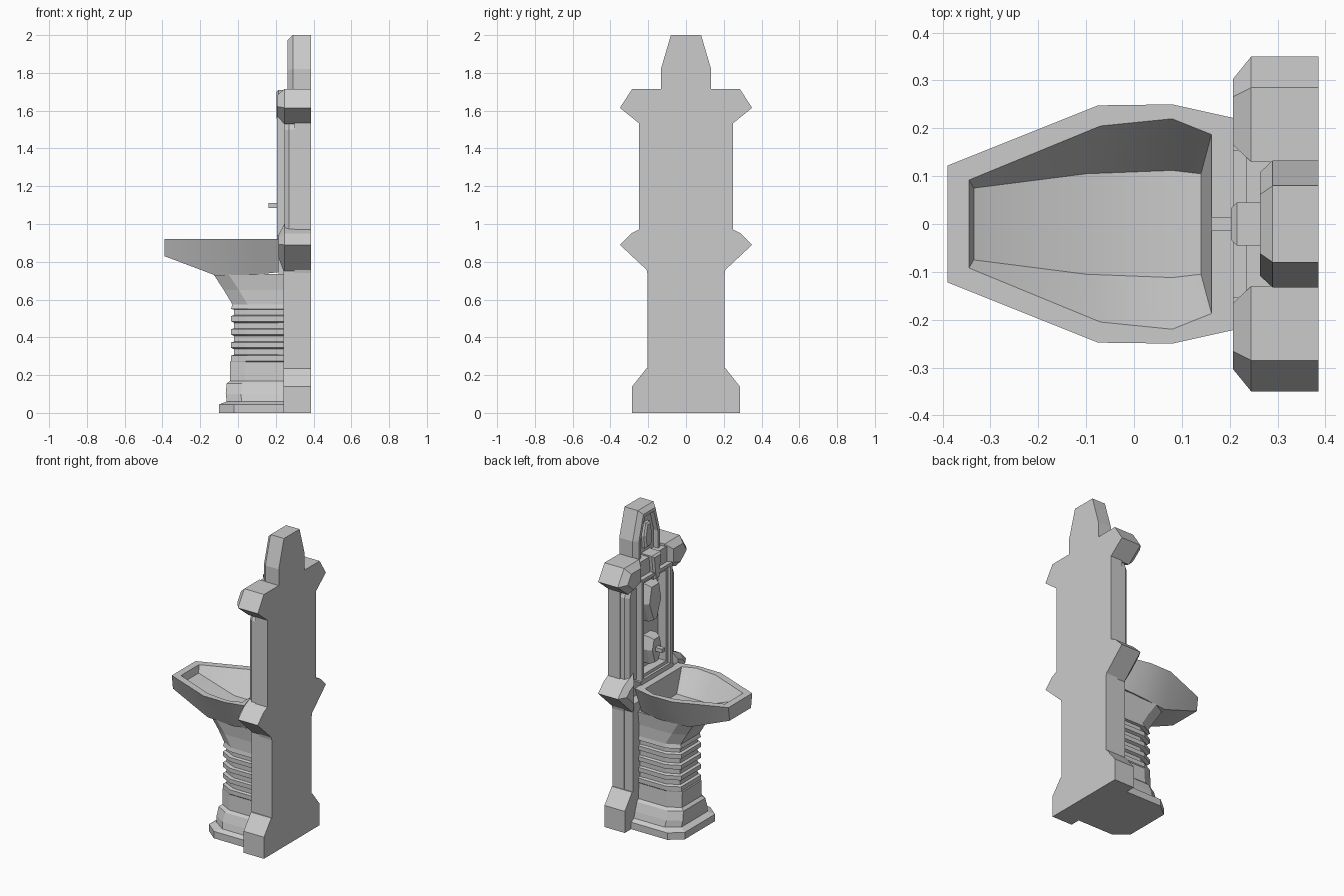
import bpy, bmesh
from math import radians

if "Cube" in bpy.data.objects:
    bpy.data.objects.remove(bpy.data.objects["Cube"])


def loft(name, rings, steps=(), mirror=False):
    """Skin closed rings of points; steps = (inset, depth) moves on the -x face."""
    bm = bmesh.new()
    rows = [[bm.verts.new(p) for p in r] for r in rings]
    n = len(rows[0])
    for a, b in zip(rows, rows[1:]):
        for i in range(n):
            j = (i + 1) % n
            bm.faces.new((a[i], a[j], b[j], b[i]))
    for r in (rows[0], rows[-1]):
        if n % 2:
            bm.faces.new(r)
        else:
            for k in range(n // 2 - 1):
                bm.faces.new((r[k], r[k + 1], r[n - 2 - k], r[n - 1 - k]))
    bmesh.ops.recalc_face_normals(bm, faces=bm.faces)
    front = [f for f in bm.faces if f.normal.x < -0.95]
    for inset, depth in steps:
        bmesh.ops.inset_region(bm, faces=front, thickness=inset, depth=0,
                               use_even_offset=True)
        bmesh.ops.inset_region(bm, faces=front, thickness=0.0005, depth=depth,
                               use_even_offset=True) if depth < 0 else None
        if depth > 0:
            for v in {v for f in front for v in f.verts}:
                v.co.x -= depth
    me = bpy.data.meshes.new(name)
    bm.to_mesh(me)
    bm.free()
    ob = bpy.data.objects.new(name, me)
    bpy.context.collection.objects.link(ob)
    if mirror:
        ob.modifiers.new("mirror", 'MIRROR').use_axis = (False, True, False)
    return ob


def sym(half):
    return half + [(-y, *rest) for y, *rest in reversed(half)]


def prism(name, outline, x0, x1, steps=(), mirror=False):
    """Extrude a (y, z) outline along x."""
    return loft(name, [[(x, y, z) for y, z in outline] for x in (x0, x1)], steps, mirror)


def rect(y0, y1, z0, z1):
    return [(y0, z0), (y0, z1), (y1, z1), (y1, z0)]


# Wall slab and lower body
prism("back_slab", sym([(.205, .1), (.205, .74), (.25, .95), (.25, 1.54), (.135, 1.71)]), .30, .386)
prism("lower_body", sym([(.203, .2), (.203, .80)]), .24, .31)
prism("lower_panel", sym([(.13, .2), (.13, .9)]), .215, .25)

# Plinth of the wall
prism("plinth", sym([(.285, 0), (.285, .14), (.21, .235)]), .24, .386)

# Upper pilasters, tapered at the top
prism("pilaster", [(.14, .93), (.245, .93), (.245, 1.50), (.22, 1.56), (.14, 1.56)],
      .27, .31, [(.02, .025)], True)

# Framed niche
prism("niche_frame", sym([(.155, .93), (.155, 1.60)]), .207, .31,
      [(.02, -.015), (.02, -.06)])

# Side brackets at basin height and capitals above
prism("side_bracket", [(.19, .74), (.35, .89), (.29, .95), (.19, 1.0)],
      .245, .386, [(.035, .03)], True)
prism("capital", [(.13, 1.57), (.245, 1.53), (.35, 1.615), (.285, 1.715), (.13, 1.715)],
      .245, .386, [(.035, .038)], True)
prism("entablature", sym([(.15, 1.58), (.15, 1.70)]), .235, .35)
prism("sill", sym([(.15, .88), (.17, .94)]), .207, .30)

# Crown with sunken front panel
prism("crown", sym([(.133, 1.62), (.133, 1.82), (.08, 2.0)]), .29, .386,
      [(.025, .027), (.02, -.03)])

# Carved ornaments and spout
prism("niche_ornament", sym([(.025, 1.27), (.075, 1.40), (.05, 1.52)]), .25, .29, [(.015, .03)])
prism("keystone", sym([(.025, 1.55), (.045, 1.71)]), .215, .30, [(.01, .012)])
prism("crown_ornament", sym([(.03, 1.74), (.04, 1.82), (.02, 1.9)]), .275, .31, [(.01, .01)])
prism("spout_mask", sym([(.03, 1.0), (.06, 1.10), (.04, 1.18)]), .24, .30, [(.015, .03)])
prism("spout", sym([(.015, 1.085), (.015, 1.11)]), .162, .26)


# Pedestal: stacked mouldings, with fluted bands, widening into a corbel
def ped_ring(z, x0, w):
    half = [(w, .245), (w, x0 + .08), (.7 * w, x0)]
    return [(x, y, z) for y, x in sym(half)]


levels = [(0, -.10, .22), (.045, -.10, .22), (.06, -.06, .19), (.10, -.065, .18),
          (.155, -.06, .16), (.17, -.042, .145), (.27, -.042, .14)]
for i in range(4):
    z = .275 + i * .07
    levels += [(z, -.037, .145), (z + .028, -.037, .145),
               (z + .033, -.02, .128), (z + .062, -.02, .128)]
levels += [(.55, -.037, .145), (.575, -.03, .14), (.65, -.075, .14), (.735, -.13, .15)]
loft("pedestal", [ped_ring(*l) for l in levels])


# Basin: outer underside, rim, and hollow bowl
def bowl(half):
    return [(x, y, z) for y, x, z in sym(half)]


basin = loft("basin", [
    bowl([(.15, .215, .745), (.16, .08, .73), (.14, -.12, .728), (.11, -.39, .83)]),
    bowl([(.22, .215, .92), (.25, .08, .92), (.248, -.075, .92), (.122, -.39, .92)]),
    bowl([(.187, .162, .92), (.22, .08, .92), (.205, -.07, .92), (.092, -.345, .92)]),
    bowl([(.105, .14, .78), (.112, .08, .775), (.105, -.10, .78), (.075, -.335, .875)]),
])
bpy.context.view_layer.objects.active = basin
basin.select_set(True)
bpy.ops.object.shade_smooth_by_angle(angle=radians(25))
